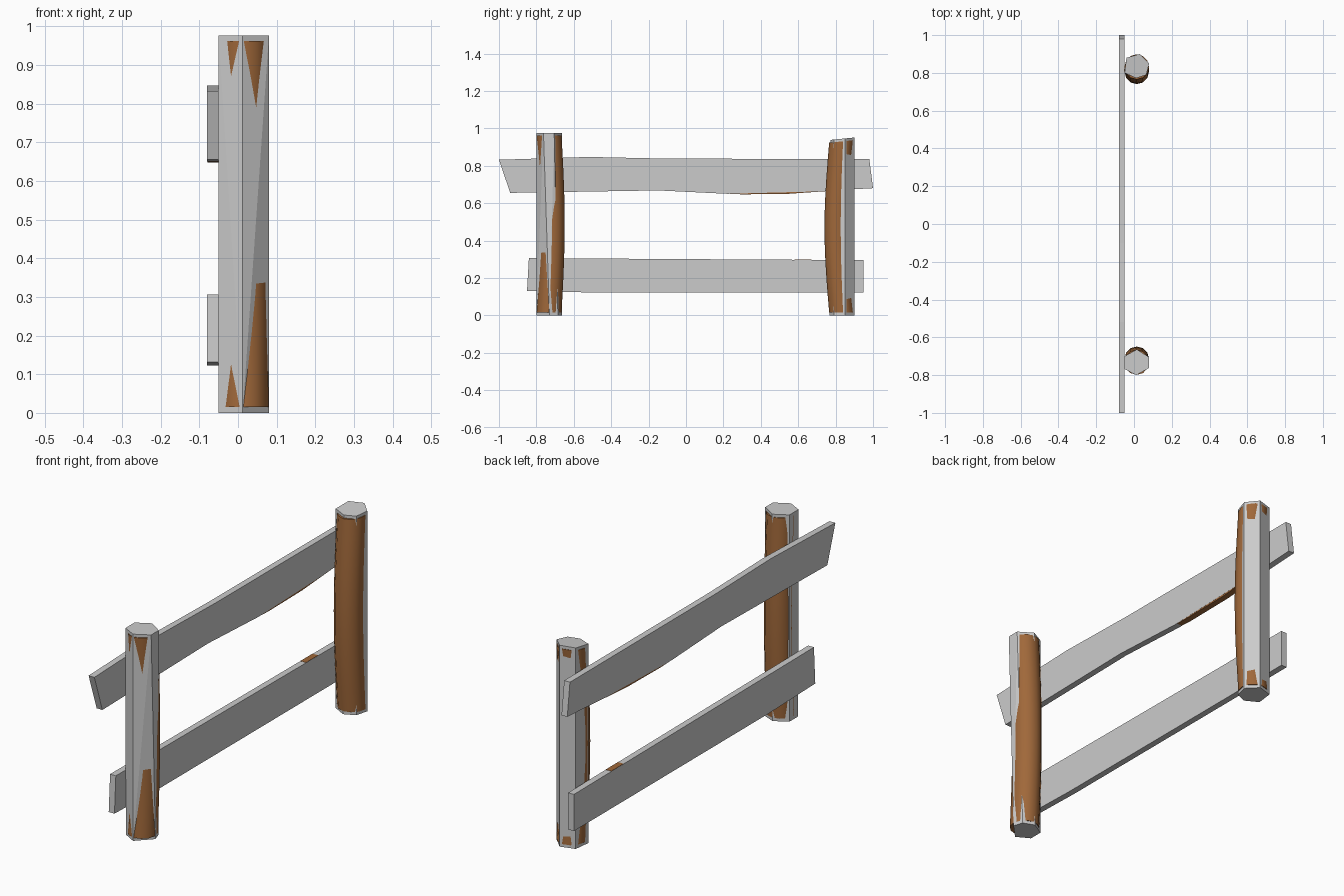
import bpy, bmesh, math

if "Cube" in bpy.data.objects:
    bpy.data.objects.remove(bpy.data.objects["Cube"])


def material(name, rgb):
    m = bpy.data.materials.new(name)
    m.diffuse_color = (*rgb, 1)
    m.use_nodes = True
    m.node_tree.nodes["Principled BSDF"].inputs["Base Color"].default_value = m.diffuse_color
    return m


GREY = material("weathered grey", (0.6, 0.6, 0.6))
BROWN = material("bark brown", (0.35, 0.138, 0.042))


def finish(bm, name, mat):
    bmesh.ops.recalc_face_normals(bm, faces=bm.faces)
    me = bpy.data.meshes.new(name)
    bm.to_mesh(me)
    bm.free()
    me.materials.append(mat)
    ob = bpy.data.objects.new(name, me)
    bpy.context.collection.objects.link(ob)
    return ob


# Flat plank: side outline in (y, z), given thickness in x
def plank(name, outline, x0, x1, mat):
    bm = bmesh.new()
    a = [bm.verts.new((x0, y, z)) for y, z in outline]
    b = [bm.verts.new((x1, y, z)) for y, z in outline]
    n = len(outline)
    bm.faces.new(a)
    bm.faces.new(b)
    for i in range(n):
        j = (i + 1) % n
        bm.faces.new((a[i], a[j], b[j], b[i]))
    finish(bm, name, mat)


# Bowed round log: centre drifts in y along its height
def log(name, cy, bow, z0, z1, tilt, r=0.0665, seg=12, rings=10):
    bm = bmesh.new()
    loops = []
    for k in range(rings + 1):
        t = k / rings
        y = cy + bow * math.sin(math.pi * t)
        ring = []
        for i in range(seg):
            a = 2 * math.pi * i / seg
            dy = r * math.sin(a)
            ring.append(bm.verts.new((0.0145 + 0.065 * math.cos(a), y + dy,
                                      z0 + (z1 - z0) * t + tilt * t * dy)))
        loops.append(ring)
    for lo, hi in zip(loops, loops[1:]):
        for i in range(seg):
            j = (i + 1) % seg
            bm.faces.new((lo[i], lo[j], hi[j], hi[i])).smooth = True
    bm.faces.new(loops[0])
    bm.faces.new(loops[-1])
    finish(bm, name, BROWN)


# Straight faceted shell of each post, through which the log bulges
def shell(name, bottom, top, cy, height, tilt):
    bm = bmesh.new()
    for x, y in bottom:
        bm.verts.new((x, y, 0))
    for x, y in top:
        bm.verts.new((x, y, height + tilt * (y - cy)))
    res = bmesh.ops.convex_hull(bm, input=bm.verts)
    loose = [v for v in bm.verts if not v.link_faces]
    bmesh.ops.delete(bm, geom=loose, context='VERTS')
    bmesh.ops.dissolve_limit(bm, angle_limit=0.01, verts=bm.verts, edges=bm.edges)
    finish(bm, name, GREY)


# Front post
log("front_post_log", -0.732, 0.017, 0.015, 0.962, 0.0)
shell("front_post_shell",
      [(-0.05, -0.765), (0.012, -0.8), (0.08, -0.73),
       (0.065, -0.685), (0.012, -0.664), (-0.05, -0.70)],
      [(-0.05, -0.768), (0.012, -0.8), (0.08, -0.762),
       (0.08, -0.705), (0.015, -0.664), (-0.05, -0.70)],
      -0.732, 0.976, 0.0)

# Back post
log("back_post_log", 0.832, -0.025, 0.015, 0.93, 0.1)
shell("back_post_shell",
      [(-0.05, 0.80), (0.012, 0.766), (0.065, 0.79),
       (0.08, 0.85), (0.03, 0.9), (-0.04, 0.88)],
      [(-0.05, 0.80), (0.012, 0.772), (0.065, 0.79),
       (0.08, 0.85), (0.03, 0.9), (-0.04, 0.88)],
      0.832, 0.944, 0.1)

# Rails
plank("upper_rail",
      [(-1, 0.832), (-0.52, 0.847), (-0.1, 0.838), (0.98, 0.836), (1, 0.68),
       (0.68, 0.662), (0.22, 0.65), (-0.15, 0.668), (-0.94, 0.655)],
      -0.08, -0.05, GREY)
plank("lower_rail",
      [(-0.84, 0.306), (0.95, 0.295), (0.95, 0.122), (-0.5, 0.122), (-0.85, 0.131)],
      -0.08, -0.05, GREY)

# Brown wood showing along the rail edges
plank("upper_rail_underside",
      [(0.22, 0.651), (0.3, 0.647), (0.55, 0.65), (0.82, 0.669), (0.6, 0.668)],
      -0.0795, -0.0505, BROWN)
plank("lower_rail_patch",
      [(0.58, 0.29), (0.58, 0.2985), (0.67, 0.298), (0.67, 0.29)],
      -0.0795, -0.0505, BROWN)
